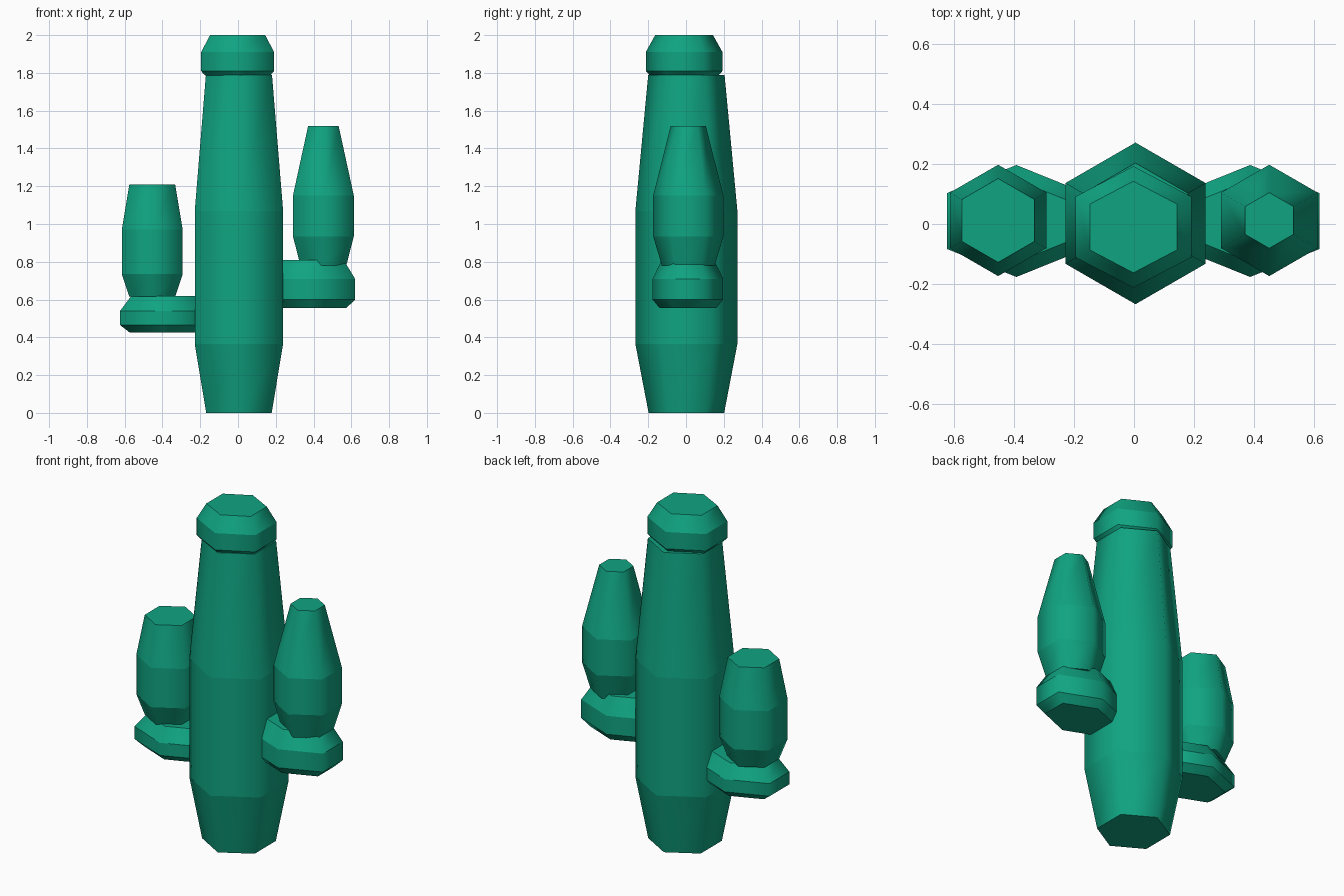
import bpy, bmesh, math

if "Cube" in bpy.data.objects:
    bpy.data.objects.remove(bpy.data.objects["Cube"])

green = bpy.data.materials.new("cactus_green")
green.diffuse_color = (0.005, 0.37, 0.22, 1)
green.use_nodes = True
green.node_tree.nodes["Principled BSDF"].inputs["Base Color"].default_value = green.diffuse_color


def hex_stack(name, cx, cy, rings, sx=1.0):
    """Six-sided body from (z, radius) rings, corners facing +-y."""
    bm = bmesh.new()
    loops = []
    for z, r in rings:
        angles = [math.radians(30 + 60 * i) for i in range(6)]
        loops.append([bm.verts.new((cx + sx * r * math.cos(a), cy + r * math.sin(a), z))
                      for a in angles])
    bm.faces.new(loops[0][::-1])
    bm.faces.new(loops[-1])
    for lo, hi in zip(loops, loops[1:]):
        for i in range(6):
            j = (i + 1) % 6
            bm.faces.new((lo[i], lo[j], hi[j], hi[i]))
    # Smooth around the body, crisp along each ring
    for f in bm.faces:
        f.smooth = True
    for e in bm.edges:
        e.smooth = abs(e.verts[0].co.z - e.verts[1].co.z) > 1e-5
    me = bpy.data.meshes.new(name)
    bm.to_mesh(me)
    bm.free()
    me.materials.append(green)
    ob = bpy.data.objects.new(name, me)
    bpy.context.collection.objects.link(ob)
    return ob


# Trunk and its cap
hex_stack("trunk", 0.005, 0.002, [(0, 0.2), (0.365, 0.27), (1.07, 0.27), (1.79, 0.202)])
hex_stack("trunk_cap", -0.002, -0.01,
          [(1.785, 0.18), (1.81, 0.203), (1.91, 0.203), (2.0, 0.153)], 1.1)

# Left arm: stretched elbow running into the trunk, then the upright
hex_stack("left_elbow", -0.393, 0.01,
          [(0.425, 0.145), (0.465, 0.187), (0.54, 0.187), (0.62, 0.138)], 1.43)
hex_stack("left_arm", -0.454, 0.012,
          [(0.615, 0.14), (0.735, 0.186), (0.97, 0.186), (1.21, 0.14)])

# Right arm
hex_stack("right_elbow", 0.388, 0.01,
          [(0.555, 0.15), (0.6, 0.187), (0.71, 0.187), (0.81, 0.138)], 1.43)
hex_stack("right_arm", 0.452, 0.012,
          [(0.78, 0.14), (0.935, 0.186), (1.15, 0.186), (1.52, 0.093)])
